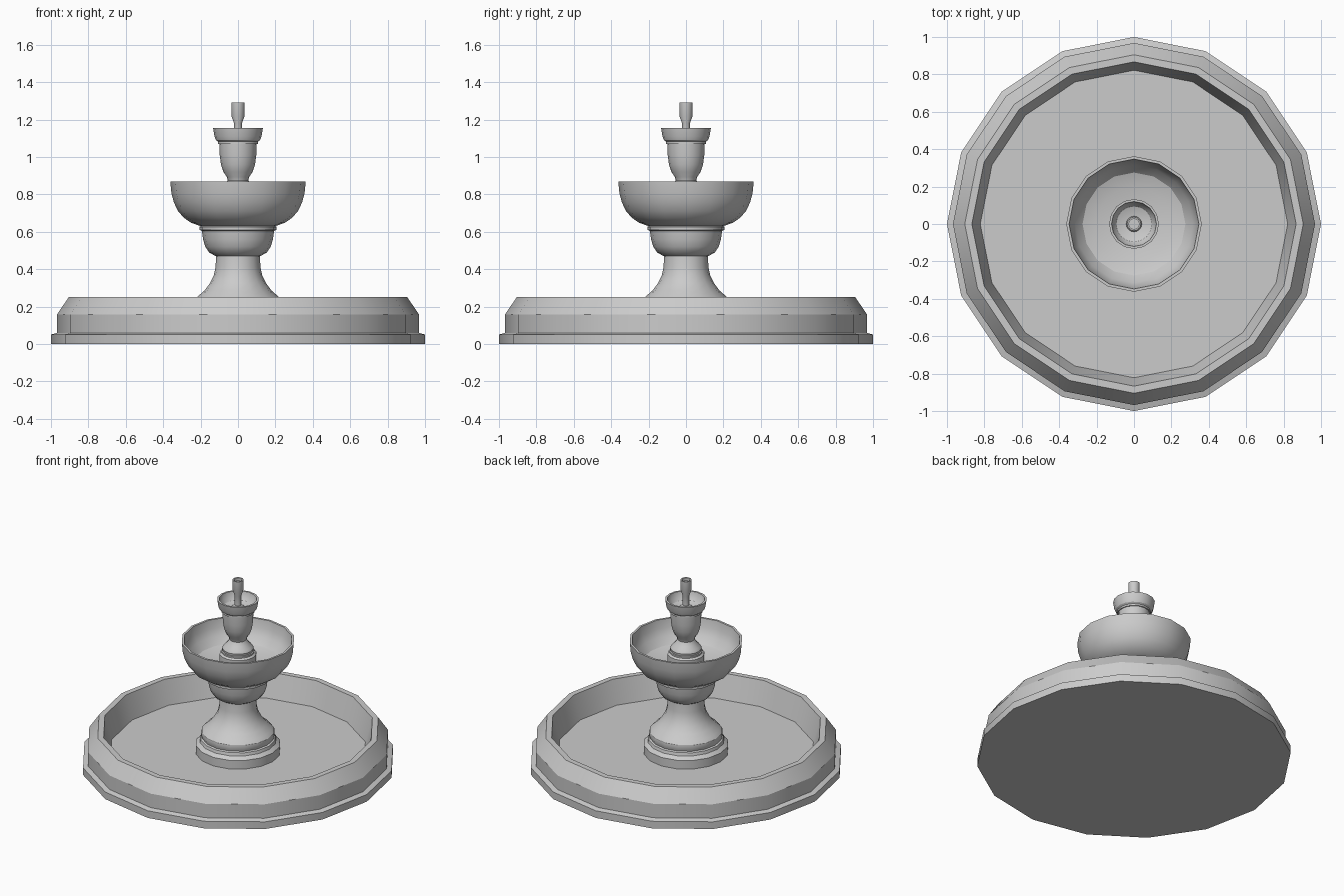
import bpy, bmesh, math

SIDES = 16


def lathe(name, profile, smooth=30):
    """Spin an (r, z) profile round the z axis; r = 0 closes to a pole."""
    bm = bmesh.new()
    rings = []
    for r, z in profile:
        if r == 0:
            rings.append([bm.verts.new((0, 0, z))])
        else:
            rings.append([bm.verts.new((r * math.cos(2 * math.pi * i / SIDES),
                                        r * math.sin(2 * math.pi * i / SIDES), z))
                          for i in range(SIDES)])
    for a, b in zip(rings, rings[1:]):
        for i in range(SIDES):
            j = (i + 1) % SIDES
            if len(a) == 1:
                bm.faces.new((a[0], b[j], b[i]))
            elif len(b) == 1:
                bm.faces.new((a[i], a[j], b[0]))
            else:
                bm.faces.new((a[i], a[j], b[j], b[i]))
    bmesh.ops.recalc_face_normals(bm, faces=bm.faces)
    mesh = bpy.data.meshes.new(name)
    bm.to_mesh(mesh)
    bm.free()
    obj = bpy.data.objects.new(name, mesh)
    bpy.context.collection.objects.link(obj)
    bpy.ops.object.select_all(action='DESELECT')
    obj.select_set(True)
    bpy.context.view_layer.objects.active = obj
    bpy.ops.object.shade_smooth_by_angle(angle=math.radians(smooth))
    return obj


# Ground basin: plinth, wall, sloped rim and floor
lathe("basin", [(0, 0), (1, 0), (1, .05), (.968, .06), (.968, .158),
                (.905, .25), (.867, .25), (.822, .085), (0, .085)])

# Lower pedestal: stepped foot, bulge and flared neck
lathe("lower_pedestal", [(0, .08), (.27, .08), (.27, .145), (.245, .165),
                         (.24, .185), (.228, .19), (.236, .215), (.233, .235), (.215, .255),
                         (.18, .285), (.15, .325), (.13, .365), (.12, .41),
                         (.117, .48), (0, .48)])

# Cup under the large bowl, with its collar
lathe("bowl_support", [(0, .47), (.12, .47), (.155, .49), (.175, .52), (.187, .56),
                       (.193, .605), (.207, .61), (.207, .625), (.195, .635), (0, .635)])

# Large bowl
lathe("large_bowl", [(0, .625), (.2, .63), (.25, .648), (.29, .675), (.32, .71),
                     (.342, .755), (.356, .805), (.362, .868), (.347, .868),
                     (.338, .81), (.315, .76), (.275, .715), (.2, .69), (0, .685)])

# Upper pedestal: foot, bulge, neck and vase
lathe("upper_pedestal", [(0, .68), (.118, .68), (.118, .775), (.105, .785), (.105, .795),
                         (.098, .797), (.1, .812), (.09, .83), (.068, .85),
                         (.055, .875), (.06, .893), (.078, .92), (.091, .96),
                         (.098, 1.01), (.1, 1.07), (0, 1.07)])

# Small bowl with collar
lathe("small_bowl", [(0, 1.065), (.107, 1.07), (.107, 1.082), (.118, 1.09),
                     (.126, 1.11), (.133, 1.155), (.12, 1.155), (.114, 1.125),
                     (.095, 1.1), (.06, 1.088), (0, 1.085)])

# Spout nozzle
lathe("nozzle", [(0, 1.08), (.043, 1.08), (.04, 1.1), (.021, 1.115), (.021, 1.18),
                 (.034, 1.215), (.036, 1.29), (.027, 1.29), (.027, 1.27), (0, 1.27)])
